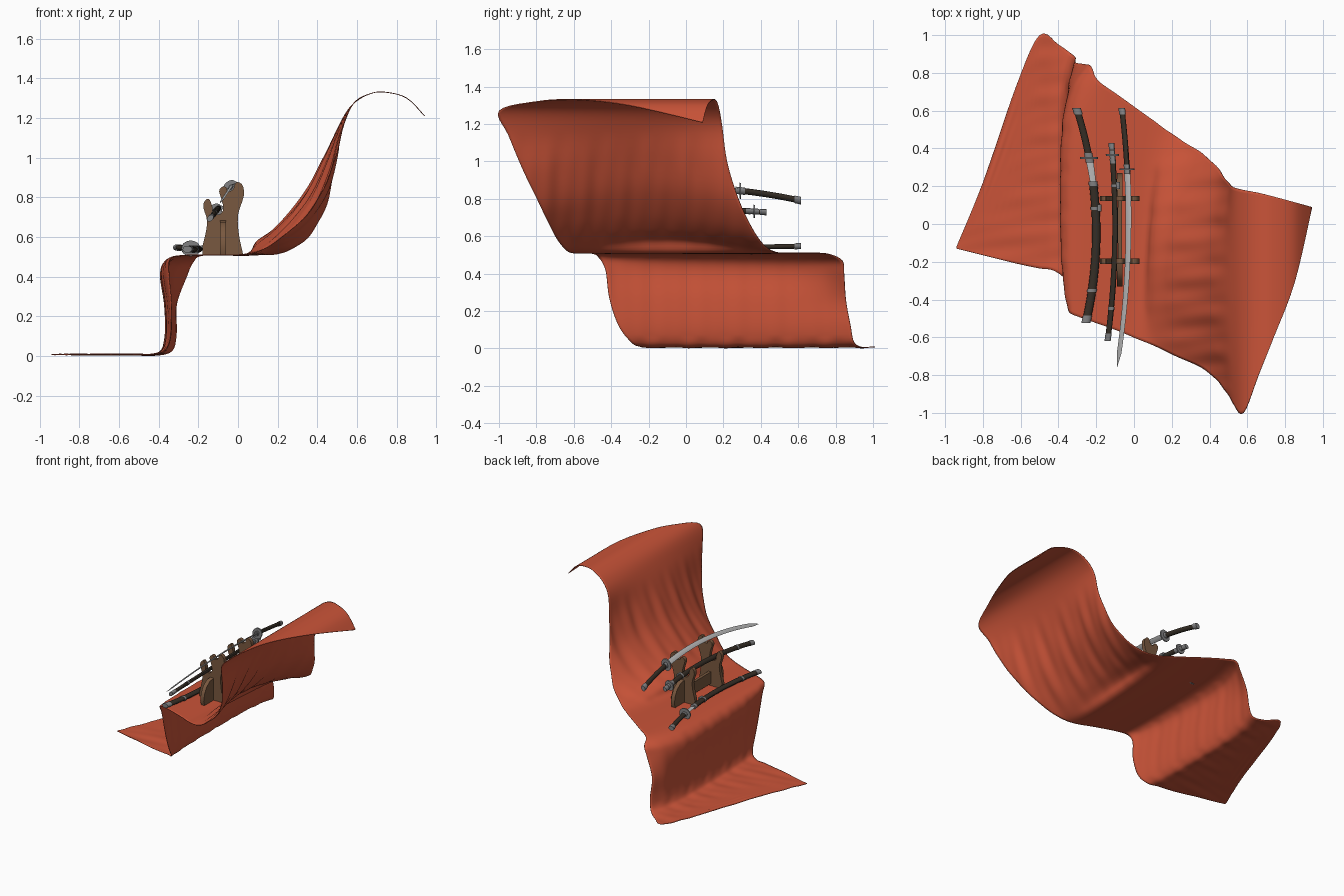
import bpy, bmesh, math
from mathutils import Vector

cube = bpy.data.objects.get("Cube")
if cube:
    bpy.data.objects.remove(cube, do_unlink=True)


def material(name, rgb, rough=0.6):
    m = bpy.data.materials.new(name)
    m.use_nodes = True
    color = (*rgb, 1)
    m.diffuse_color = color
    node = next(n for n in m.node_tree.nodes if n.type == 'BSDF_PRINCIPLED')
    node.inputs["Base Color"].default_value = color
    node.inputs["Roughness"].default_value = rough
    return m


RED = material("red cloth", (0.59, 0.088, 0.04))
WOOD = material("stand wood", (0.19, 0.098, 0.05))
DARK = material("dark lacquer", (0.036, 0.027, 0.019))
STEEL = material("blade steel", (0.5, 0.5, 0.5))
GREY = material("grey fittings", (0.22, 0.22, 0.225))
parts = []


def finish(name, bm, mat, closed=True):
    if closed:
        bmesh.ops.recalc_face_normals(bm, faces=bm.faces)
    mesh = bpy.data.meshes.new(name)
    bm.to_mesh(mesh)
    bm.free()
    mesh.materials.append(mat)
    obj = bpy.data.objects.new(name, mesh)
    bpy.context.collection.objects.link(obj)
    parts.append(obj)
    return obj


def smooth_path(points, steps):
    """Catmull-Rom curve through the points."""
    pts = [Vector(p) for p in points]
    last = len(pts) - 1
    out = []
    for i in range(last):
        a, b, c, d = (pts[min(max(i + k, 0), last)] for k in (-1, 0, 1, 2))
        for s in range(steps):
            t = s / steps
            out.append(0.5 * (2 * b + (c - a) * t + (2 * a - 5 * b + 4 * c - d) * t * t
                              + (3 * b - a - 3 * c + d) * t ** 3))
    return out + [pts[-1]]


# --- Draped cloth: stations join a front-edge point to a back-edge point
# level stations: x, front y, back y, z
floor = [(-.94, -.13, -.12, .008), (-.8, -.165, .22, .008),
         (-.62, -.21, .74, .008), (-.5, -.235, 1, .007)]
curl = [(.58, -1, .18, 1.27), (.66, -.8, .165, 1.32), (.74, -.6, .145, 1.33),
        (.85, -.31, .115, 1.3), (.94, .08, .09, 1.21)]
# riser stations: front, back, x of the straight middle
riser = [((-.43, -.245, .008), (-.4, .95, .008), -.43),
         ((-.365, -.29, .03), (-.33, .9, .03), -.385),
         ((-.335, -.36, .12), (-.31, .88, .12), -.365),
         ((-.335, -.41, .27), (-.31, .855, .26), -.37),
         ((-.35, -.43, .42), (-.26, .845, .4), -.39),
         ((-.34, -.47, .49), (-.23, .835, .47), -.36),
         ((-.27, -.5, .508), (-.19, .76, .505), -.28)]
# wall stations: front, back, how far the middle bows inwards
wall = [((-.1, -.56, .51), (-.08, .68, .51), 0),
        ((.02, -.61, .512), (.1, .55, .51), 0),
        ((.11, -.645, .53), (.2, .48, .515), .055),
        ((.2, -.69, .585), (.29, .42, .55), .065),
        ((.3, -.735, .67), (.38, .355, .64), .07),
        ((.4, -.79, .785), (.46, .28, .8), .065),
        ((.48, -.87, .95), (.5, .22, 1), .045),
        ((.525, -.95, 1.14), (.525, .195, 1.18), .01)]


def fold(p):
    """Soft wrinkles running down the cloth."""
    wave = math.sin(34 * p.y + 5 * p.x) + 0.6 * math.sin(61 * p.y - 9 * p.x)
    if p.z < 0.05:
        p.z += 0.002 * wave
    elif p.z < 0.49 and p.x < 0:
        p.x += 0.0015 * wave
    elif p.x > 0.05 and p.z < 1.15:
        p.x += 0.005 * wave * min(1, (p.x - 0.05) * 5, (1.15 - p.z) * 5)
    p.z = max(p.z, 0.003)
    return p


def cloth_line(t):
    """One thread running the length of the cloth, t from front to back edge."""
    line = [Vector((x, y0 + (y1 - y0) * t, z)) for x, y0, y1, z in floor]
    for front, back, middle in riser:
        p = Vector(front).lerp(Vector(back), t)
        p.x = middle + (front[0] - middle) * (1 - t) ** 8 + (back[0] - middle) * t ** 8
        line.append(p)
    for front, back, bow in wall:
        line.append(Vector(front).lerp(Vector(back), t)
                    + Vector((-bow, 0, bow)) * math.sin(math.pi * t))
    line += [Vector((x, y0 + (y1 - y0) * t, z)) for x, y0, y1, z in curl]
    return [fold(p) for p in smooth_path(line, 5)]


across = 72
bm = bmesh.new()
grid = [[bm.verts.new(p) for p in cloth_line(j / across)] for j in range(across + 1)]
for a, b in zip(grid, grid[1:]):
    for i in range(len(a) - 1):
        bm.faces.new((a[i], a[i + 1], b[i + 1], b[i]))
cloth = finish("draped_cloth", bm, RED, closed=False)
solid = cloth.modifiers.new("cloth thickness", 'SOLIDIFY')
solid.thickness = 0.004
solid.offset = 0


# --- Stand: two hooked plates, each with an outer foot, joined by a rail
def slab(name, outline, thickness, place):
    bm = bmesh.new()
    rings = [[bm.verts.new(place(u, v, s * thickness / 2)) for u, v in outline]
             for s in (-1, 1)]
    bm.faces.new(rings[0])
    bm.faces.new(rings[1])
    n = len(outline)
    for i in range(n):
        k = (i + 1) % n
        bm.faces.new((rings[0][i], rings[0][k], rings[1][k], rings[1][i]))
    finish(name, bm, WOOD)


base = .513
hooks = [(-.18, .55), (-.155, .67), (-.175, .75), (-.165, .785), (-.145, .79),
         (-.13, .755), (-.125, .725), (-.1, .712), (-.075, .735), (-.08, .78),
         (-.095, .83), (-.08, .853), (-.06, .85), (-.05, .83), (-.025, .84),
         (-.01, .875), (.02, .865), (.03, .81), (0, .71), (.005, .61), (.022, .53)]
plate = ([(-.18, base)] + [(p.x, p.y) for p in smooth_path([(*h, 0) for h in hooks], 3)]
         + [(.025, base)])
foot = [(0, base), (.125, base), (.135, .55), (.125, .6), (.1, .645), (.06, .675), (0, .685)]

for label, y, side in (("front", -.197, -1), ("back", .135, 1)):
    slab(label + "_stand_plate", plate, .028, lambda u, v, w: (u, y + w, v))
    slab(label + "_stand_foot", foot, .03, lambda u, v, w: (w - .075, y + side * u, v))
rail = [(-.197, .53), (.135, .53), (.135, .62), (-.197, .62)]
slab("stand_rail", rail, .022, lambda u, v, w: (w - .075, u, v))


# --- Swords: elliptical sections swept along a gentle arc in y
def arc(points):
    """Parabola through three points, as a function of y."""
    def at(y):
        total = Vector((0, 0, 0))
        for p in points:
            weight = 1
            for q in points:
                if q is not p:
                    weight *= (y - q[1]) / (p[1] - q[1])
            total += weight * Vector(p)
        return total
    return at


def sweep(name, at, y0, y1, wide, thin, tilt, mat, sides=14, steps=16, taper=None):
    c, s = math.cos(tilt), math.sin(tilt)
    bm = bmesh.new()
    rings = []
    for i in range(steps + 1):
        t = i / steps
        k = taper(t) if taper else 1
        centre = at(y0 + (y1 - y0) * t)
        ring = []
        for j in range(sides):
            a = math.tau * j / sides
            u, v = wide * k * math.cos(a), thin * k * math.sin(a)
            ring.append(bm.verts.new(centre + Vector((u * c - v * s, 0, u * s + v * c))))
        rings.append(ring)
    for a, b in zip(rings, rings[1:]):
        for j in range(sides):
            m = (j + 1) % sides
            bm.faces.new((a[j], a[m], b[m], b[j]))
    bm.faces.new(rings[0])
    bm.faces.new(rings[-1])
    finish(name, bm, mat)


def sword(name, points, tilt, guard, size, blade=None, sheath=None):
    at = arc(points)
    top, tip = points[0][1], points[-1][1]
    w, h = .021 * size, .015 * size

    def piece(label, y0, y1, scale, mat, steps=2):
        sweep(f"{name}_{label}", at, y0, y1, w * scale, h * scale, tilt, mat, steps=steps)

    piece("handle", top - .01, guard, .85, DARK, 10)
    piece("pommel", top, top - .035, 1.05, GREY)
    piece("collar", guard + .025, guard - .025, 1, GREY)
    sweep(name + "_guard", at, guard + .005, guard - .005, .045 * size, .038 * size,
          tilt, GREY, sides=20, steps=1)
    if blade:
        sweep(name + "_blade", at, guard, blade, .02, .006, tilt * .65, STEEL, sides=4,
              steps=28, taper=lambda t: 1 - .25 * t if t < .93 else max(.03, (1 - t) * 10.9))
    if sheath:
        piece("sheath", sheath, tip + .01, 1, DARK, 24)
        piece("sheath_mouth", sheath + .005, sheath - .02, 1.08, GREY)
        piece("sheath_tip", tip + .04, tip, 1.1, GREY)
        for i, y in enumerate((sheath - .13, tip + .18)):
            piece(f"sheath_band_{i + 1}", y, y - .015, 1.15, GREY)
        # cord knob on the side of the sheath
        knob = at(sheath - .13)
        sweep(name + "_cord_knob", lambda y: Vector((knob.x + .02, y, knob.z + .008)),
              knob.y + .012, knob.y - .025, .012, .01, 0, GREY, steps=1)


sword("long_sword", [(-.065, .615, .79), (-.03, -.08, .86), (-.09, -.76, .77)],
      math.radians(58), .29, 1, blade=-.76)
sword("short_sword", [(-.12, .43, .728), (-.1, -.03, .742), (-.14, -.62, .695)],
      math.radians(48), .365, .85, sheath=.34)
sword("resting_sword", [(-.305, .615, .547), (-.2, -.05, .538), (-.255, -.525, .538)],
      0, .35, 1.05, blade=.2, sheath=.22)

# --- Smooth shading with sharp edges kept
bpy.ops.object.select_all(action='DESELECT')
for obj in parts:
    obj.select_set(True)
bpy.context.view_layer.objects.active = parts[0]
bpy.ops.object.shade_smooth_by_angle(angle=math.radians(35))
